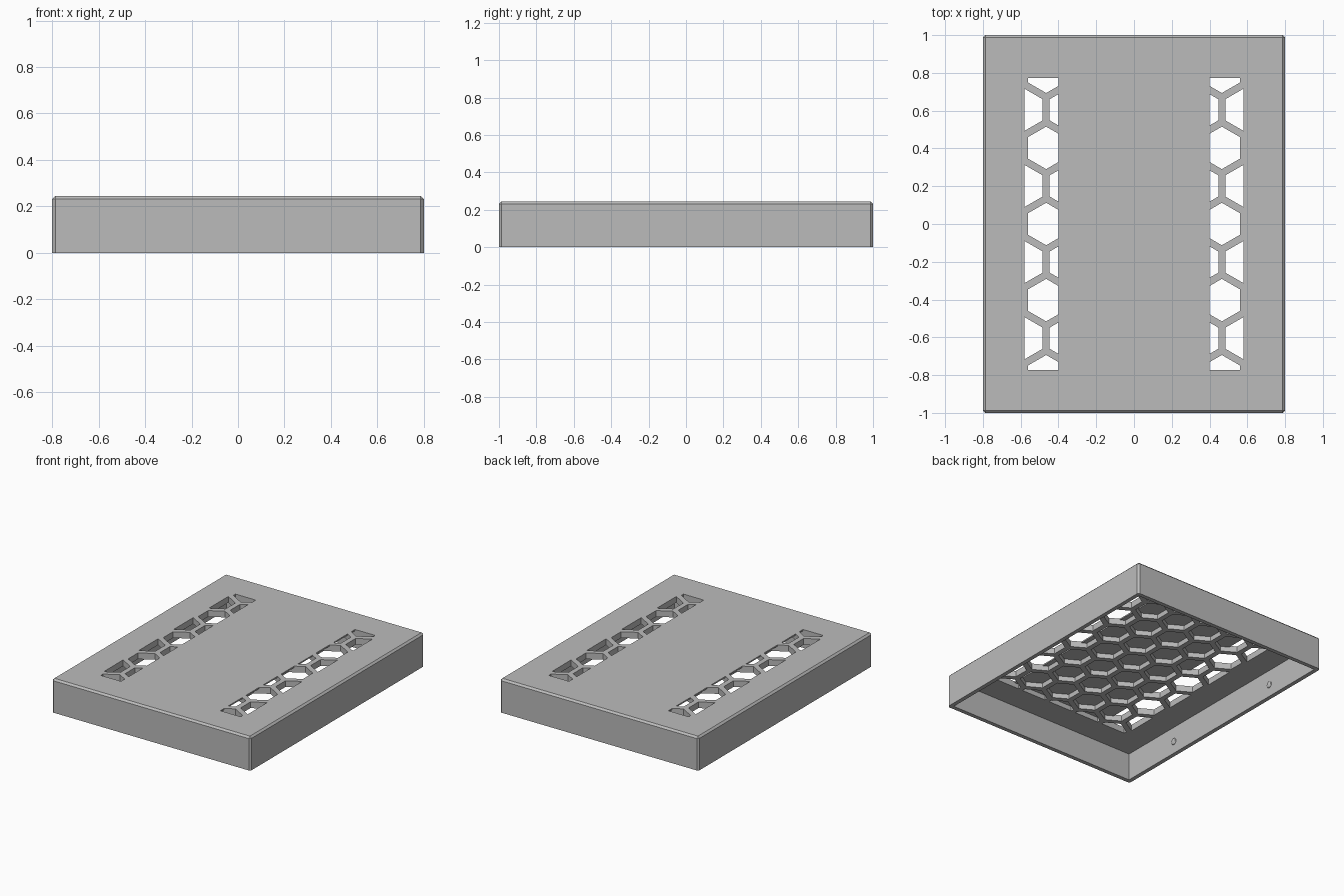
import bpy, bmesh, math
from mathutils import Vector

if "Cube" in bpy.data.objects:
    bpy.data.objects.remove(bpy.data.objects["Cube"], do_unlink=True)

# Main dimensions
W, L, H = 1.6, 2.0, 0.245
WALL, CEILING, SKIN = 0.03, 0.2, 0.235
PITCH, ROW = 0.2325, 0.2015
RADIUS = 0.1125
GRID_X, GRID_Y, VENT_X = 0.58, 0.774, 0.4

grey = bpy.data.materials.new("plain_grey")
grey.use_nodes = True
colour = (0.5, 0.5, 0.5, 1)
grey.diffuse_color = colour
grey.node_tree.nodes["Principled BSDF"].inputs["Base Color"].default_value = colour


def make_object(name, bm):
    bmesh.ops.recalc_face_normals(bm, faces=bm.faces)
    mesh = bpy.data.meshes.new(name)
    bm.to_mesh(mesh)
    bm.free()
    mesh.materials.append(grey)
    obj = bpy.data.objects.new(name, mesh)
    bpy.context.collection.objects.link(obj)
    return obj


def box(sx, sy, z0, z1):
    bm = bmesh.new()
    bmesh.ops.create_cube(bm, size=1)
    for v in bm.verts:
        v.co = Vector((v.co.x * sx, v.co.y * sy, z0 if v.co.z < 0 else z1))
    return bm


def clip(poly, axis, limit, sign):
    """Keep the part of the outline where sign * coordinate <= sign * limit."""
    out = []
    for a, b in zip(poly, poly[1:] + poly[:1]):
        da, db = (sign * (p[axis] - limit) for p in (a, b))
        if da <= 0:
            out.append(a)
        if da * db < 0:
            out.append(a.lerp(b, da / (da - db)))
    return out


def hex_prisms(x0, x1, z0, z1, bm):
    """Prisms of the honeycomb, trimmed to a rectangle."""
    for row in range(-4, 5):
        shift = 0.5 * (row % 2)
        for col in range(-3, 4):
            centre = Vector(((col + shift) * PITCH, row * ROW))
            poly = [centre + RADIUS * Vector((math.sin(a), math.cos(a)))
                    for a in (i * math.pi / 3 for i in range(6))]
            for axis, limit, sign in ((0, x0, -1), (0, x1, 1),
                                      (1, -GRID_Y, -1), (1, GRID_Y, 1)):
                poly = clip(poly, axis, limit, sign)
            if len(poly) < 3 or max(p.x for p in poly) - min(p.x for p in poly) < 0.005:
                continue
            low, high = ([bm.verts.new((p.x, p.y, z)) for p in poly] for z in (z0, z1))
            bm.faces.new(low)
            bm.faces.new(high)
            n = len(poly)
            for i in range(n):
                j = (i + 1) % n
                bm.faces.new((low[i], low[j], high[j], high[i]))
    return bm


def cut(target, cutter):
    cutter.hide_render = True
    mod = target.modifiers.new("cut", "BOOLEAN")
    mod.operation, mod.solver, mod.object = "DIFFERENCE", "EXACT", cutter
    bpy.context.view_layer.objects.active = target
    bpy.ops.object.modifier_apply(modifier=mod.name)
    bpy.data.objects.remove(cutter, do_unlink=True)


# Lid shell with chamfered top and upright edges
bm = box(W, L, 0, H)
edges = [e for e in bm.edges if max(v.co.z for v in e.verts) > H / 2]
bmesh.ops.bevel(bm, geom=edges, offset=0.013, segments=1, affect="EDGES")
lid = make_object("lid", bm)

# Hollow underside
cut(lid, make_object("cavity_cutter", box(W - 2 * WALL, L - 2 * WALL, -0.1, CEILING)))

# Honeycomb pockets under the top skin
cut(lid, make_object("pocket_cutter",
                     hex_prisms(-GRID_X, GRID_X, CEILING - 0.05, SKIN, bmesh.new())))

# Two open vent strips through the skin
bm = bmesh.new()
hex_prisms(-GRID_X, -VENT_X, CEILING - 0.03, H + 0.1, bm)
hex_prisms(VENT_X, GRID_X, CEILING - 0.03, H + 0.1, bm)
cut(lid, make_object("vent_cutter", bm))

# Small snap bumps on the inner side walls
for side, sx in (("left", 1), ("right", -1)):
    for end, y in (("front", -0.5), ("back", 0.5)):
        bm = bmesh.new()
        bmesh.ops.create_uvsphere(bm, u_segments=12, v_segments=8, radius=0.024)
        for v in bm.verts:
            v.co.x *= 0.5
            v.co += Vector((sx * (W / 2 - WALL), y, 0.09))
        make_object(f"snap_bump_{side}_{end}", bm)
